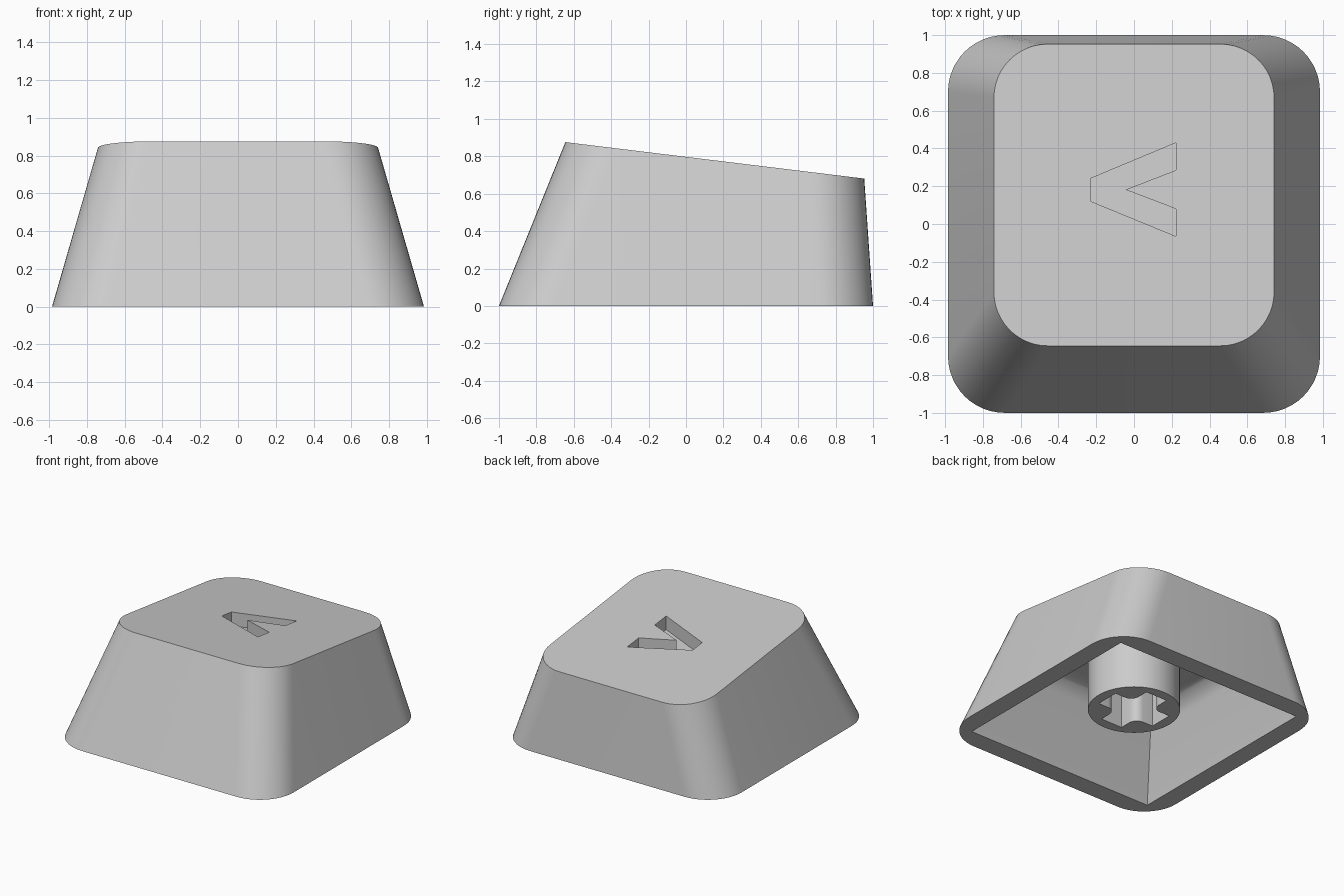
import bpy, bmesh, math
from mathutils import Vector

cube = bpy.data.objects.get("Cube")
if cube:
    bpy.data.objects.remove(cube, do_unlink=True)

# One grey plastic for everything
grey = bpy.data.materials.new("grey_plastic")
grey.use_nodes = True
colour = (0.6, 0.6, 0.6, 1)
grey.diffuse_color = colour
grey.node_tree.nodes["Principled BSDF"].inputs["Base Color"].default_value = colour


def top_z(y):
    """Height of the sloping top surface."""
    return 0.797 - 0.122 * y


def rounded(points, radius, steps=12):
    """Round chosen corners of an outline; radius is a function of the corner."""
    out = []
    n = len(points)
    for i, p in enumerate(points):
        p = Vector(p)
        r = radius(p)
        if r == 0:
            out.append(p)
            continue
        a = (Vector(points[i - 1]) - p).normalized()
        b = (Vector(points[(i + 1) % n]) - p).normalized()
        for s in range(steps + 1):
            t = s / steps * math.pi / 2
            out.append(p + a * r * (1 - math.sin(t)) + b * r * (1 - math.cos(t)))
    return out


def rectangle(half_x, y0, y1):
    return [(-half_x, y0), (half_x, y0), (half_x, y1), (-half_x, y1)]


def loft(name, low, high, low_z, high_z):
    """Solid between two outlines, with heights given as functions of y."""
    bm = bmesh.new()
    bottom = [bm.verts.new((p[0], p[1], low_z(p[1]))) for p in low]
    top = [bm.verts.new((p[0], p[1], high_z(p[1]))) for p in high]
    n = len(bottom)
    bm.faces.new(bottom[::-1])
    bm.faces.new(top)
    for i in range(n):
        j = (i + 1) % n
        bm.faces.new((bottom[i], bottom[j], top[j], top[i]))
    bmesh.ops.recalc_face_normals(bm, faces=bm.faces)
    mesh = bpy.data.meshes.new(name)
    bm.to_mesh(mesh)
    bm.free()
    obj = bpy.data.objects.new(name, mesh)
    bpy.context.collection.objects.link(obj)
    mesh.materials.append(grey)
    return obj


def activate(obj):
    bpy.ops.object.select_all(action='DESELECT')
    obj.select_set(True)
    bpy.context.view_layer.objects.active = obj


def cut(obj, cutter):
    """Subtract the cutter, then discard it."""
    mod = obj.modifiers.new("cut", 'BOOLEAN')
    mod.operation = 'DIFFERENCE'
    mod.solver = 'EXACT'
    mod.object = cutter
    activate(obj)
    bpy.ops.object.modifier_apply(modifier=mod.name)
    bpy.data.objects.remove(cutter, do_unlink=True)


def smooth(obj):
    activate(obj)
    bpy.ops.object.shade_smooth_by_angle(angle=math.radians(30))


def flat(z):
    return lambda y: z


# Outer shell: rounded rectangle tapering to the sloping top
shell = loft("key_shell",
             rounded(rectangle(0.985, -1, 1), lambda p: 0.3),
             rounded(rectangle(0.742, -0.645, 0.953), lambda p: 0.285),
             flat(0), top_z)

# Hollow underside: sharp corners at the rim, soft edges at the ceiling
ceiling = 0.6
drop = 0.05
cavity = loft("cavity_cutter",
              rectangle(0.835 + 0.28 * drop, -0.845 - 0.41 * drop, 0.845 + 0.07 * drop),
              rectangle(0.835 - 0.28 * ceiling, -0.845 + 0.41 * ceiling,
                        0.845 - 0.07 * ceiling),
              flat(-drop), flat(ceiling))
bm = bmesh.new()
bm.from_mesh(cavity.data)
ceiling_edges = [e for e in bm.edges if all(v.co.z > 0.5 for v in e.verts)]
bmesh.ops.bevel(bm, geom=ceiling_edges, offset=0.13, segments=6,
                profile=0.5, affect='EDGES')
bm.to_mesh(cavity.data)
bm.free()
cut(shell, cavity)

# Engraved chevron with a floor parallel to the top
chevron = [(-0.228, 0.12), (0.222, -0.065), (0.222, 0.08), (-0.045, 0.182),
           (0.222, 0.285), (0.222, 0.43), (-0.228, 0.242)]
cut(shell, loft("chevron_cutter", chevron, chevron,
                lambda y: top_z(y) - 0.11, lambda y: top_z(y) + 0.1))
smooth(shell)

# Round stem under the ceiling with a cross-shaped socket
ring = [(0.336 * math.cos(k * math.tau / 64), 0.336 * math.sin(k * math.tau / 64))
        for k in range(64)]
stem = loft("stem", ring, ring, flat(0.12), flat(ceiling + 0.02))
long, wide = 0.255, 0.095
cross = []
for k in range(4):
    c, s = round(math.cos(k * math.pi / 2)), round(math.sin(k * math.pi / 2))
    for x, y in ((long, -wide), (long, wide), (wide, wide)):
        cross.append((c * x - s * y, s * x + c * y))
socket = rounded(cross, lambda p: 0.07 if p.length < 0.2 else 0, 6)
cut(stem, loft("socket_cutter", socket, socket, flat(0), flat(0.55)))
smooth(stem)
